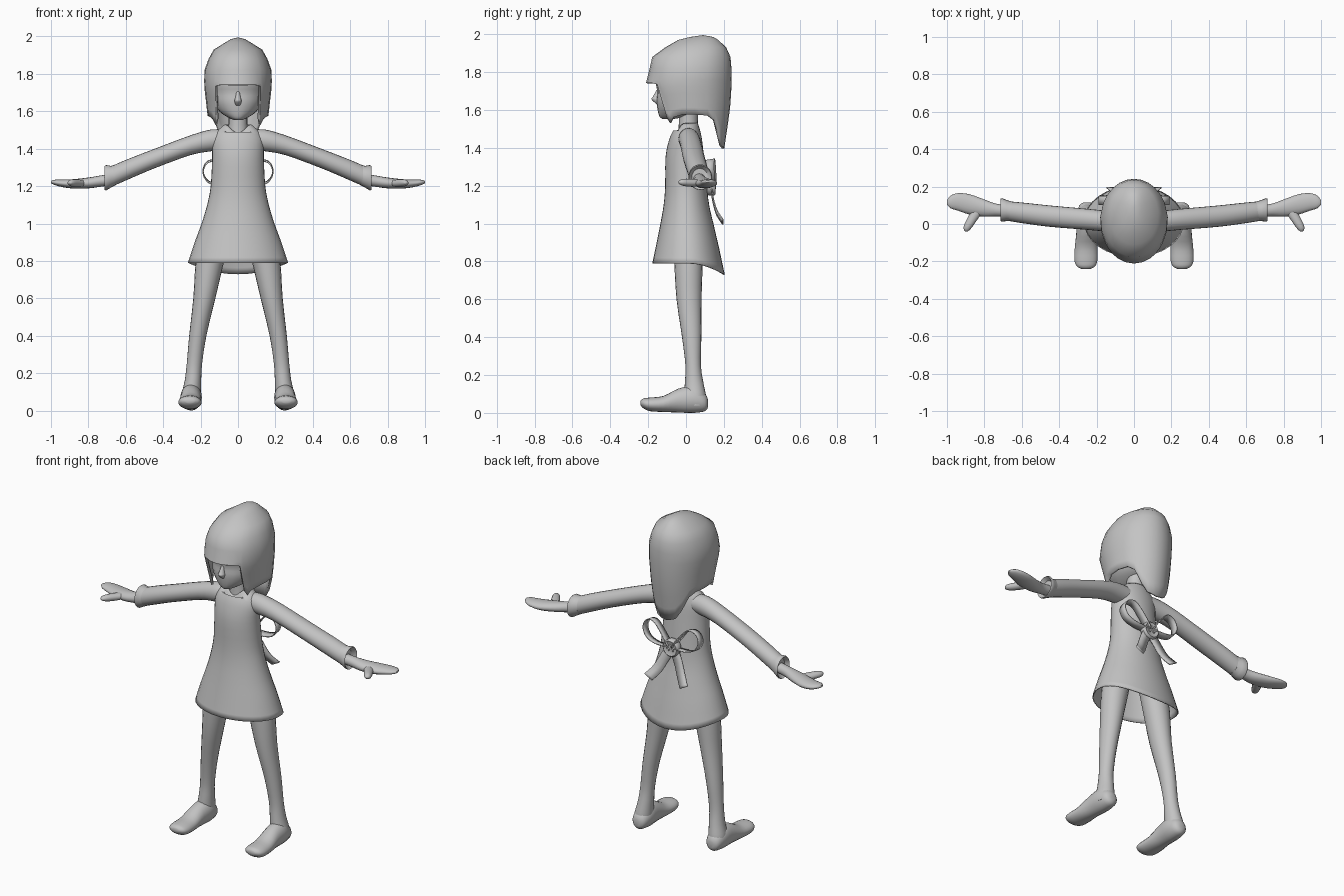
import bpy, bmesh, math
from mathutils import Vector

grey = bpy.data.materials.new("plain_grey")
grey.diffuse_color = (0.55, 0.55, 0.55, 1)


def finish(name, bm, mirror=False, thick=0, angle=50):
    bmesh.ops.recalc_face_normals(bm, faces=bm.faces)
    me = bpy.data.meshes.new(name)
    bm.to_mesh(me)
    bm.free()
    ob = bpy.data.objects.new(name, me)
    bpy.context.collection.objects.link(ob)
    me.materials.append(grey)
    if mirror:
        m = ob.modifiers.new("mirror", 'MIRROR')
        m.merge_threshold = 0.0005
    if thick:
        s = ob.modifiers.new("thickness", 'SOLIDIFY')
        s.thickness = thick
    bpy.ops.object.select_all(action='DESELECT')
    ob.select_set(True)
    bpy.context.view_layer.objects.active = ob
    bpy.ops.object.shade_smooth_by_angle(angle=math.radians(angle))
    return ob


def smooth_rows(rows, steps):
    """Catmull-Rom interpolation through rows of numbers."""
    out = []
    for i in range(len(rows) - 1):
        a, b, c, d = rows[max(i - 1, 0)], rows[i], rows[i + 1], rows[min(i + 2, len(rows) - 1)]
        for k in range(steps):
            t = k / steps
            out.append([0.5 * (2 * q + (r - p) * t + (2 * p - 5 * q + 4 * r - s) * t * t
                               + (3 * q - p - 3 * r + s) * t ** 3) for p, q, r, s in zip(a, b, c, d)])
    return out + [list(rows[-1])]


def loft(name, axis, rows, n=20, steps=3, caps=True, mirror=False, warp=None, thick=0):
    """Elliptic rings: (position on axis, centre u, centre v, radius u, radius v)."""
    bm = bmesh.new()
    rings = []
    for w, cu, cv, ru, rv in smooth_rows(rows, steps):
        ring = []
        for k in range(n):
            a = 2 * math.pi * k / n
            u, v = cu + ru * math.sin(a), cv - rv * math.cos(a)
            p = {'x': (w, u, v), 'y': (u, w, v), 'z': (u, v, w)}[axis]
            ring.append(bm.verts.new(warp(Vector(p), math.cos(a)) if warp else p))
        rings.append(ring)
    for r, s in zip(rings, rings[1:]):
        for k in range(n):
            bm.faces.new((r[k], r[k - 1], s[k - 1], s[k]))
    if caps:
        bm.faces.new(rings[0])
        bm.faces.new(rings[-1])
    return finish(name, bm, mirror, thick)


def fb(z, rx, front, back):
    """Horizontal ring given by half width, front y and back y."""
    return (z, 0, (front + back) / 2, rx, (back - front) / 2)


# Dress: open flared shell, hem drops at the back, V neckline at the front
def dress_warp(p, front):
    if front < 0:
        p.z -= 0.06 * front ** 2 * max(0, min(1, (1.0 - p.z) / 0.2))
    if p.z > 1.5:
        p.z -= 0.045 * max(0, front) ** 4
    return p


loft("dress", 'z', [fb(.79, .268, -.178, .205), fb(.9, .232, -.155, .175), fb(1.0, .195, -.135, .145),
                    fb(1.1, .165, -.118, .122), fb(1.2, .146, -.11, .11), fb(1.35, .138, -.108, .095),
                    fb(1.44, .138, -.09, .085), fb(1.49, .115, -.068, .075), fb(1.53, .07, -.042, .062)],
     n=32, caps=False, warp=dress_warp, thick=.006)

# Sleeves and flared cuffs
loft("sleeve", 'x', [(.06, .015, 1.45, .05, .05), (.14, .015, 1.445, .055, .058), (.25, .025, 1.42, .056, .053),
                     (.45, .042, 1.346, .057, .052), (.6, .06, 1.285, .055, .055), (.68, .07, 1.25, .052, .055)],
     mirror=True)
loft("cuff", 'x', [(.655, .068, 1.26, .052, .055), (.68, .072, 1.25, .056, .058), (.705, .075, 1.245, .063, .068),
                   (.713, .075, 1.243, .06, .064), (.69, .073, 1.245, .042, .046)],
     steps=1, mirror=True)

# Mitten hands with thumbs
loft("hand", 'x', [(.68, .07, 1.235, .032, .03), (.74, .075, 1.226, .034, .03), (.8, .085, 1.217, .046, .029),
                   (.88, .105, 1.212, .054, .025), (.94, .118, 1.215, .047, .02), (.98, .118, 1.22, .034, .014),
                   (1.0, .115, 1.222, .012, .006)], n=16, mirror=True)
loft("thumb", 'y', [(.08, .83, 1.215, .035, .018), (.03, .862, 1.215, .03, .021), (-.01, .885, 1.217, .025, .019),
                    (-.03, .893, 1.218, .017, .013), (-.04, .895, 1.218, .006, .005)], n=14, mirror=True)

# Legs and bare feet
loft("leg", 'z', [(.95, .12, .01, .08, .076), (.8, .15, .013, .076, .075), (.6, .18, .016, .059, .066),
                  (.4, .215, .03, .046, .051), (.25, .233, .038, .041, .041), (.16, .241, .043, .044, .049),
                  (.09, .25, .048, .051, .058), (.04, .252, .05, .05, .058)], mirror=True)
loft("foot", 'y', [(.116, .25, .05, .015, .02), (.1, .25, .055, .042, .046), (.04, .25, .07, .057, .07),
                   (-.04, .253, .065, .055, .063), (-.12, .256, .047, .06, .042), (-.19, .257, .045, .062, .036),
                   (-.225, .257, .05, .05, .026), (-.24, .257, .052, .025, .012)], mirror=True)

# Neck, head and nose
loft("neck", 'z', [(1.45, 0, .012, .06, .055), (1.53, 0, .012, .05, .05), (1.64, 0, .015, .052, .055)])
loft("head", 'z', [fb(1.553, .018, -.125, -.06), fb(1.565, .05, -.14, 0), fb(1.6, .1, -.15, .08),
                   fb(1.65, .13, -.156, .13), fb(1.7, .14, -.152, .16), fb(1.76, .145, -.16, .18),
                   fb(1.85, .12, -.13, .17), fb(1.9, .06, -.06, .1)], n=24)
loft("nose", 'z', [(1.63, 0, -.147, .012, .008), (1.655, 0, -.155, .02, .027), (1.67, 0, -.153, .016, .022),
                   (1.705, 0, -.147, .008, .008)], n=10)

# Hair: half cap of columns from the crown, each ending at its own length
PROFILE = [(1.985, .04, .02, .145), (1.97, .065, -.04, .17), (1.93, .13, -.11, .212), (1.88, .158, -.178, .235),
           (1.82, .18, -.192, .24), (1.74, .182, -.212, .242), (1.6, .166, -.17, .232), (1.38, .14, -.12, .2)]


def hair_point(z, deg):
    for p, q in zip(PROFILE, PROFILE[1:]):
        if z >= q[0]:
            break
    t = (z - p[0]) / (q[0] - p[0])
    rx, f, b = (p[i] + (q[i] - p[i]) * t for i in (1, 2, 3))
    a = math.radians(deg)
    return (rx * math.sin(a), (f + b) / 2 - (b - f) / 2 * math.cos(a), z)


COLUMNS = [(0, 1.742), (15, 1.742), (30, 1.742), (42, 1.735), (46, 1.56), (51, 1.53), (58, 1.56), (75, 1.575),
           (95, 1.575), (115, 1.57), (128, 1.545), (142, 1.46), (155, 1.41), (168, 1.40), (180, 1.395)]
bm = bmesh.new()
crown = bm.verts.new((0, .09, 1.995))
cols = []
for deg, low in COLUMNS:
    levels = [1.985, 1.97, 1.93, 1.88, 1.82, 1.76] + [1.76 + (low - 1.76) * k / 5 for k in range(1, 6)]
    cols.append([bm.verts.new(hair_point(z, deg)) for z in levels])
for c in (cols[0], cols[-1]):
    for v in c:
        v.co.x = 0
for c, d in zip(cols, cols[1:]):
    bm.faces.new((crown, c[0], d[0]))
    for k in range(len(c) - 1):
        bm.faces.new((c[k], c[k + 1], d[k + 1], d[k]))
finish("hair", bm, mirror=True, thick=.014)


# Back bow: ribbon strips around a round button
def ribbon(name, path, width):
    """path rows: (x, y, z); width: half-width vector."""
    bm = bmesh.new()
    w = Vector(width)
    pairs = [(bm.verts.new(Vector(p) - w), bm.verts.new(Vector(p) + w)) for p in smooth_rows(path, 4)]
    for a, b in zip(pairs, pairs[1:]):
        bm.faces.new((a[0], a[1], b[1], b[0]))
    finish(name, bm, mirror=True, thick=.006)


ribbon("bow_loop", [(.01, .135, 1.2), (.1, .135, 1.2), (.165, .13, 1.225), (.19, .125, 1.28), (.165, .125, 1.33),
                    (.11, .13, 1.335), (.05, .135, 1.27), (.01, .138, 1.21)], (0, .024, .004))
ribbon("bow_tail", [(.005, .135, 1.2), (.045, .145, 1.13), (.08, .165, 1.06), (.12, .197, 1.01)],
       (.026, 0, .014))

loft("bow_button", 'y', [(.11, 0, 1.2, .045, .045), (.12, 0, 1.2, .052, .052), (.15, 0, 1.2, .052, .052),
                         (.157, 0, 1.2, .045, .045), (.153, 0, 1.2, .038, .038)], n=24, steps=1)
for i in range(3):
    a = math.radians(90 + 120 * i)
    x, z = .016 * math.cos(a), 1.2 + .016 * math.sin(a)
    loft("button_dot", 'y', [(.15, x, z, .011, .011), (.159, x, z, .008, .008)], n=10, steps=1)
